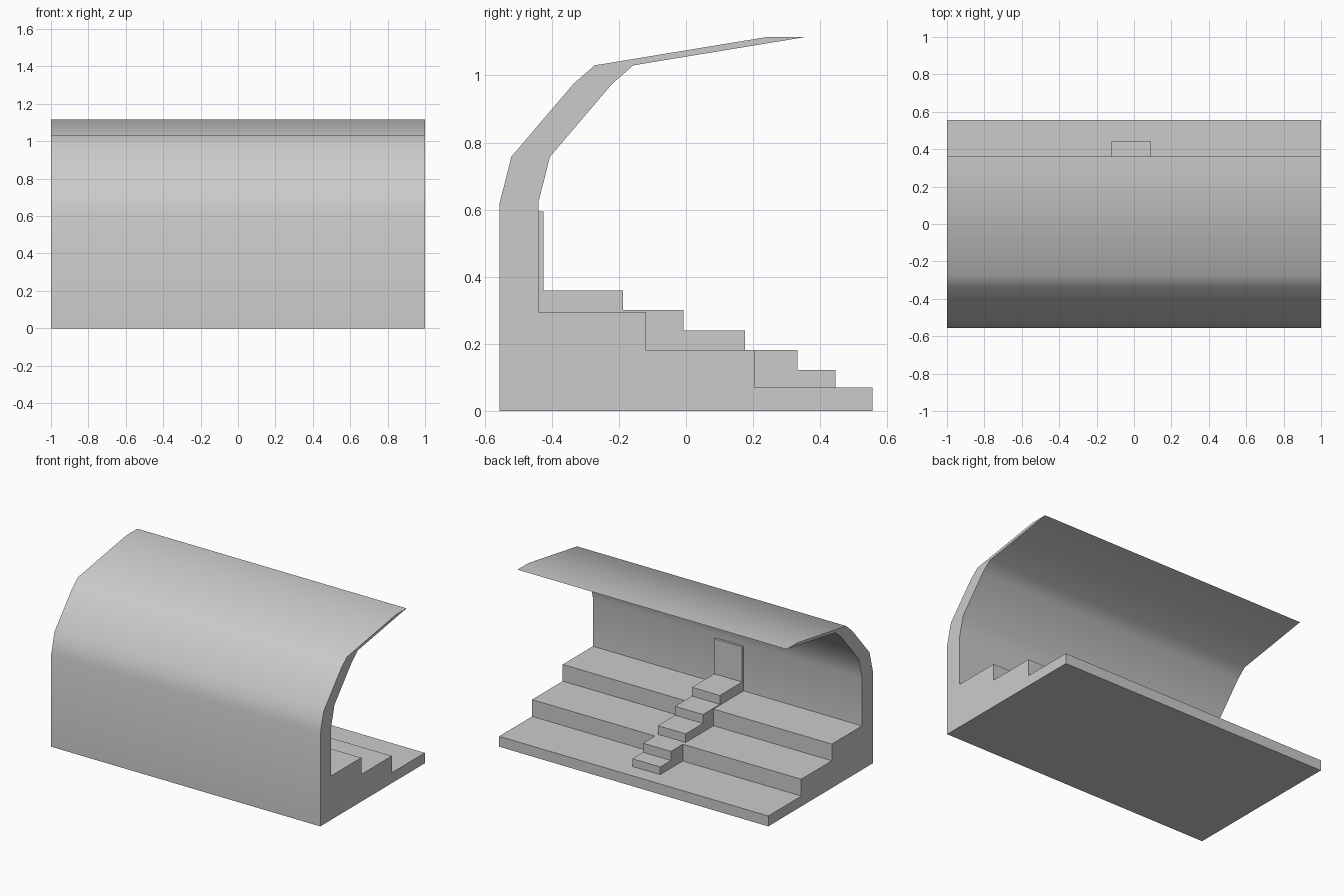
import bpy, bmesh
from math import radians

if "Cube" in bpy.data.objects:
    bpy.data.objects.remove(bpy.data.objects["Cube"])


def extrude_profile(name, profile, x0, x1, smooth=False):
    """Extrude a (y, z) outline along x into a solid."""
    bm = bmesh.new()
    face = bm.faces.new([bm.verts.new((x0, y, z)) for y, z in profile])
    ext = bmesh.ops.extrude_face_region(bm, geom=[face])
    verts = [g for g in ext["geom"] if isinstance(g, bmesh.types.BMVert)]
    bmesh.ops.translate(bm, verts=verts, vec=(x1 - x0, 0, 0))
    bmesh.ops.recalc_face_normals(bm, faces=bm.faces)
    mesh = bpy.data.meshes.new(name)
    bm.to_mesh(mesh)
    bm.free()
    obj = bpy.data.objects.new(name, mesh)
    bpy.context.collection.objects.link(obj)
    if smooth:
        bpy.ops.object.select_all(action='DESELECT')
        obj.select_set(True)
        bpy.context.view_layer.objects.active = obj
        bpy.ops.object.shade_smooth_by_angle(angle=radians(40))
    return obj


# Tiered stand with back wall and curved canopy: one continuous section
THICK = 0.115
wall = [(-0.555, 0.62), (-0.52, 0.758), (-0.335, 0.975), (-0.272, 1.03), (0.245, 1.115)]
inner = [(y + THICK, z) for y, z in reversed(wall)]
tiers = [(-0.44, 0.295), (-0.12, 0.295), (-0.12, 0.183), (0.205, 0.183),
         (0.205, 0.07), (0.555, 0.07), (0.555, 0)]
extrude_profile("stand_and_canopy", [(-0.555, 0)] + wall + inner + tiers, -1, 1, True)

# Central aisle stairs, resting on the tiers
stairs = list(tiers[:5]) + [(0.445, 0.07)]
fronts = [(0.445, 0.122), (0.332, 0.183), (0.175, 0.241), (-0.008, 0.301), (-0.188, 0.36)]
for i, (y, z) in enumerate(fronts):
    next_y = fronts[i + 1][0] if i + 1 < len(fronts) else -0.44
    stairs += [(y, z), (next_y, z)]
extrude_profile("aisle_stairs", stairs, -0.12, 0.087)

# Door panel at the top of the stairs
door = [(-0.44, 0.36), (-0.425, 0.36), (-0.425, 0.595), (-0.44, 0.595)]
extrude_profile("door", door, -0.12, 0.087)
